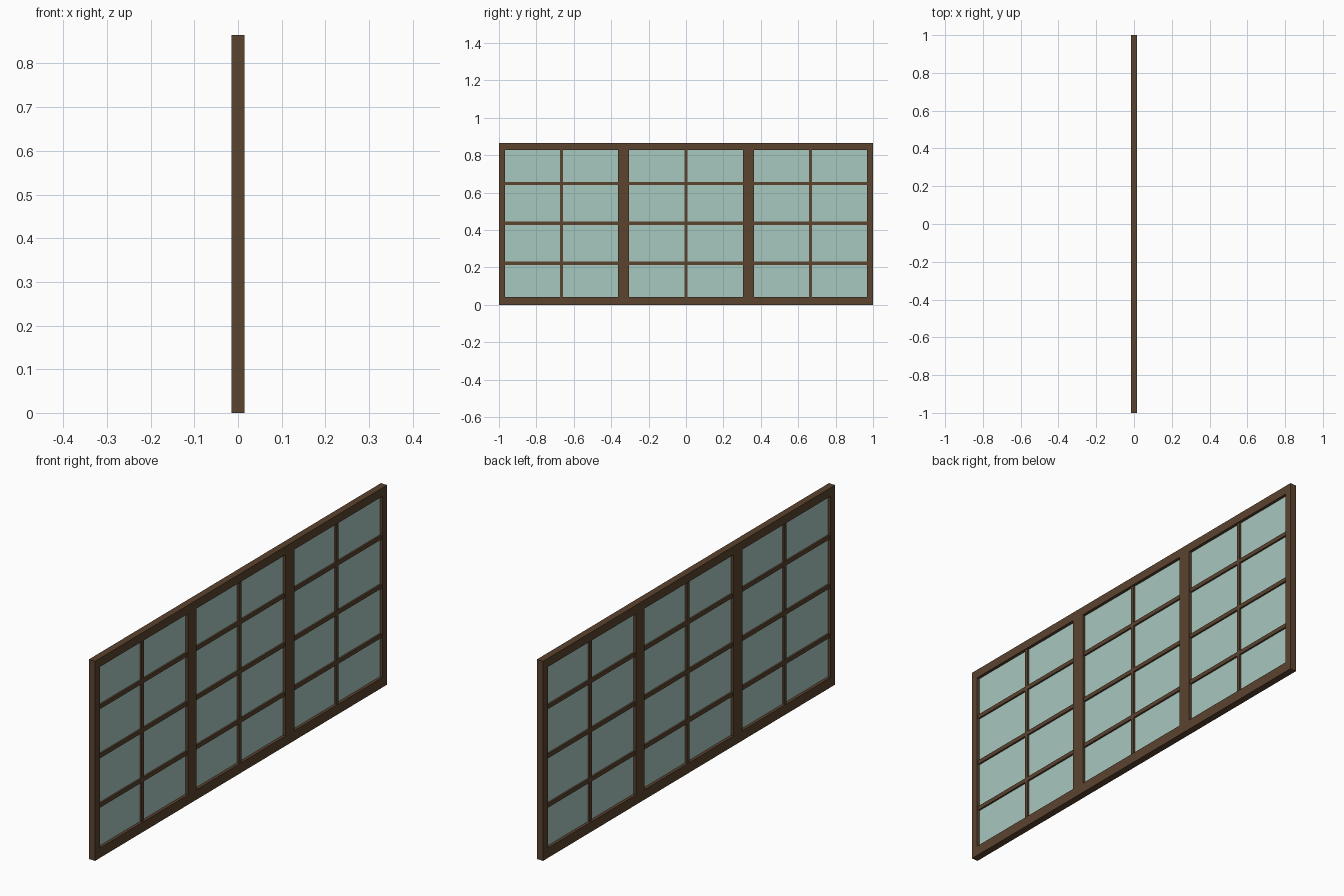
import bpy

if "Cube" in bpy.data.objects:
    bpy.data.objects.remove(bpy.data.objects["Cube"])

def material(name, color):
    m = bpy.data.materials.new(name)
    m.diffuse_color = color
    m.use_nodes = True
    m.node_tree.nodes["Principled BSDF"].inputs["Base Color"].default_value = m.diffuse_color
    return m

wood = material("dark_wood", (0.105, 0.056, 0.028, 1))
glass = material("green_glass", (0.39, 0.58, 0.52, 1))

def box(name, y0, y1, z0, z1, half_depth, mat):
    bpy.ops.mesh.primitive_cube_add(size=1, location=(0, (y0 + y1) / 2, (z0 + z1) / 2))
    o = bpy.context.object
    o.name = name
    o.scale = (half_depth * 2, y1 - y0, z1 - z0)
    bpy.ops.object.transform_apply(location=False, rotation=False, scale=True)
    o.data.materials.append(mat)
    return o

H, D = 0.865, 0.015        # height and half depth of the frame
BOTTOM, TOP = 0.043, 0.828 # glazed opening
SIDE = 0.968
MULL_IN, MULL_OUT = 0.304, 0.364

# Outer frame
box("bottom_rail", -1, 1, 0, BOTTOM, D, wood)
box("top_rail", -1, 1, TOP, H, D, wood)
for s, label in ((-1, "left"), (1, "right")):
    a, b = sorted((s * SIDE, s))
    box(label + "_stile", a, b, BOTTOM, TOP, D, wood)
    a, b = sorted((s * MULL_IN, s * MULL_OUT))
    box(label + "_mullion", a, b, BOTTOM, TOP, D, wood)

# Three glazed bays, each two panes wide and four high
bays = ((-SIDE, -MULL_OUT), (-MULL_IN, MULL_IN), (MULL_OUT, SIDE))
for i, (y0, y1) in enumerate(bays):
    box(f"glass_{i}", y0, y1, BOTTOM, TOP, 0.002, glass)
    mid = (y0 + y1) / 2
    box(f"vertical_bar_{i}", mid - 0.008, mid + 0.008, BOTTOM, TOP, 0.01, wood)
    for j, z in enumerate((0.222, 0.436, 0.649)):
        box(f"cross_bar_{i}_{j}", y0, y1, z - 0.009, z + 0.009, 0.0095, wood)
